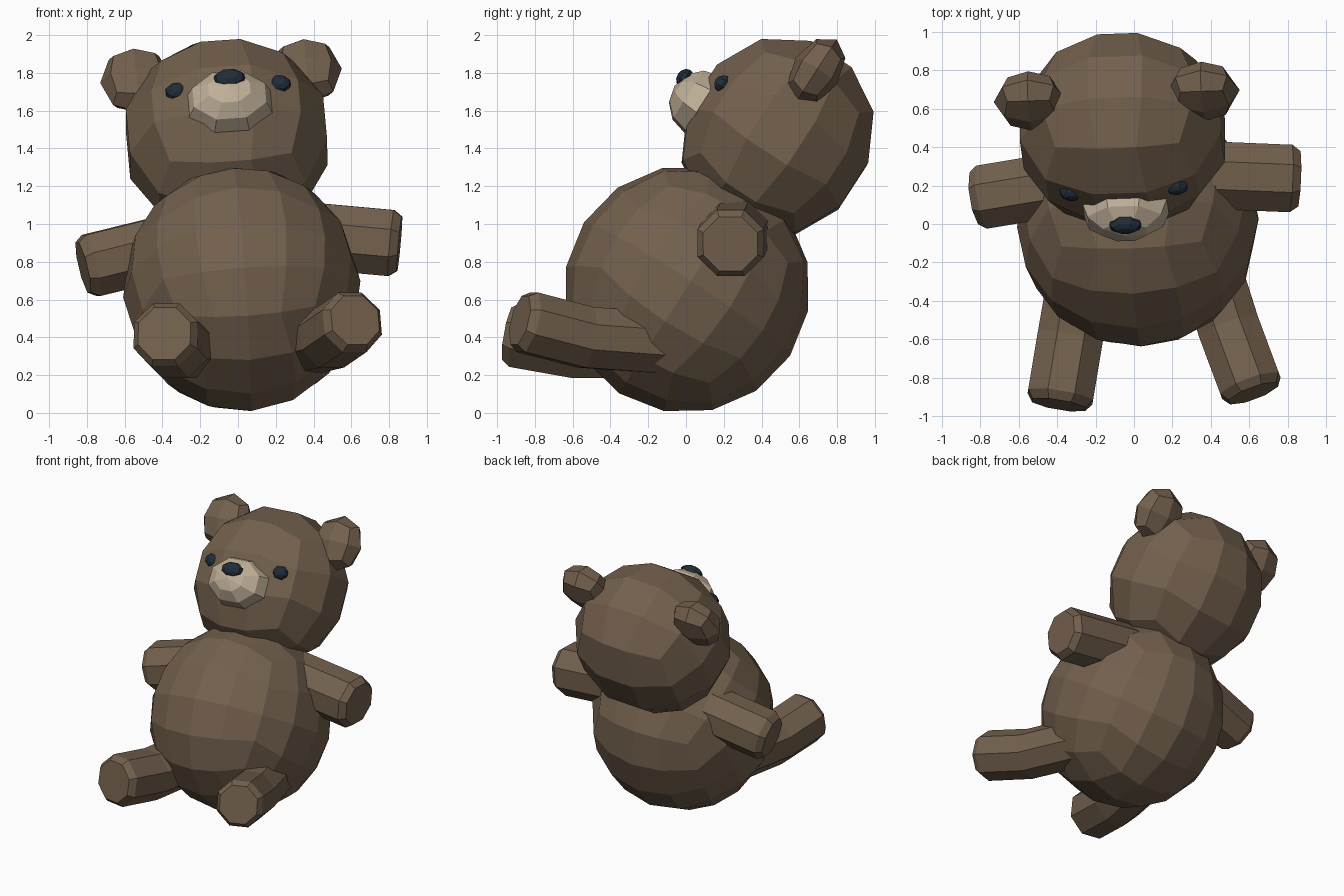
import bpy, bmesh, math
from mathutils import Vector, Matrix, Euler

if "Cube" in bpy.data.objects:
    bpy.data.objects.remove(bpy.data.objects["Cube"])


def colour(name, rgb):
    m = bpy.data.materials.new(name)
    m.diffuse_color = (*rgb, 1)
    m.use_nodes = True
    m.node_tree.nodes["Principled BSDF"].inputs["Base Color"].default_value = m.diffuse_color
    return m


FUR = colour("brown fur", (0.171, 0.117, 0.074))
CREAM = colour("cream muzzle", (0.53, 0.43, 0.315))
DARK = colour("dark blue black", (0.015, 0.026, 0.040))

# the whole toy leans back, with a slight roll and turn
LEAN = Euler((math.radians(-33), math.radians(-4), math.radians(2))).to_matrix().to_4x4()


def finish(bm, name, mat):
    bmesh.ops.recalc_face_normals(bm, faces=bm.faces)
    me = bpy.data.meshes.new(name)
    bm.to_mesh(me)
    bm.free()
    me.materials.append(mat)
    ob = bpy.data.objects.new(name, me)
    bpy.context.collection.objects.link(ob)
    return ob


def cube_ball(name, centre, radii, cuts, mat):
    """Ball of quads: a gridded cube pushed out to an ellipsoid, leaned back."""
    bm = bmesh.new()
    bmesh.ops.create_cube(bm, size=2)
    bmesh.ops.subdivide_edges(bm, edges=bm.edges, cuts=cuts, use_grid_fill=True)
    for v in bm.verts:
        v.co = Vector([math.tan(c * math.pi / 4) for c in v.co]).normalized()
    bm.transform(Matrix.Translation(centre) @ LEAN @ Matrix.Diagonal((*radii, 1)))
    return finish(bm, name, mat)


def pole_ball(name, centre, radii, rings, mat):
    """Eight-sided ball whose pole points out of the face."""
    bm = bmesh.new()
    bmesh.ops.create_uvsphere(bm, u_segments=8, v_segments=rings, radius=1)
    turn = Matrix.Rotation(math.pi / 2, 4, 'X') @ Matrix.Rotation(math.pi / 8, 4, 'Z')
    bm.transform(Matrix.Translation(centre) @ LEAN @ Matrix.Diagonal((*radii, 1)) @ turn)
    return finish(bm, name, mat)


def limb(name, path, radius):
    """Eight-sided stuffed tube along a path with a bevelled flat end."""
    pts = [Vector(p) for p in path]
    tip = (pts[-1] - pts[-2]).normalized()
    pts.insert(-1, pts[-1] - tip * 0.045)
    scales = [1] * (len(pts) - 1) + [0.82]
    bm = bmesh.new()
    rings = []
    for i, p in enumerate(pts):
        d = (pts[min(i + 1, len(pts) - 1)] - pts[max(i - 1, 0)]).normalized()
        side = d.cross(Vector((0, 0, 1))).normalized()
        up = side.cross(d)
        ring = []
        for k in range(8):
            a = (k + 0.5) * math.pi / 4
            ring.append(bm.verts.new(p + (side * math.cos(a) + up * math.sin(a)) * radius * scales[i]))
        rings.append(ring)
    for a, b in zip(rings, rings[1:]):
        for k in range(8):
            j = (k + 1) % 8
            bm.faces.new((a[k], a[j], b[j], b[k]))
    bm.faces.new(rings[0])
    bm.faces.new(rings[-1])
    return finish(bm, name, FUR)


# body and head
cube_ball("body", (0.02, 0.005, 0.655), (0.63, 0.65, 0.66), 3, FUR)
cube_ball("head", (-0.06, 0.485, 1.46), (0.56, 0.51, 0.55), 2, FUR)

# ears
cube_ball("ear_left", (-0.54, 0.64, 1.76), (0.19, 0.13, 0.20), 1, FUR)
cube_ball("ear_right", (0.36, 0.69, 1.81), (0.19, 0.13, 0.20), 1, FUR)

# face
pole_ball("muzzle", (-0.045, 0.085, 1.635), (0.24, 0.175, 0.185), 6, CREAM)
pole_ball("nose", (-0.045, -0.005, 1.77), (0.088, 0.045, 0.055), 6, DARK)
pole_ball("eye_left", (-0.325, 0.165, 1.70), (0.062, 0.045, 0.05), 6, DARK)
pole_ball("eye_right", (0.22, 0.195, 1.74), (0.062, 0.045, 0.05), 6, DARK)

# arms
limb("arm_left", [(-0.25, 0.23, 0.91), (-0.82, 0.135, 0.77)], 0.18)
limb("arm_right", [(0.25, 0.26, 0.95), (0.855, 0.235, 0.895)], 0.19)

# legs, bent upward at the foot
limb("leg_left", [(-0.25, -0.12, 0.36), (-0.33, -0.58, 0.355), (-0.39, -0.94, 0.42)], 0.185)
limb("leg_right", [(0.36, -0.12, 0.37), (0.49, -0.53, 0.40), (0.62, -0.88, 0.49)], 0.175)
